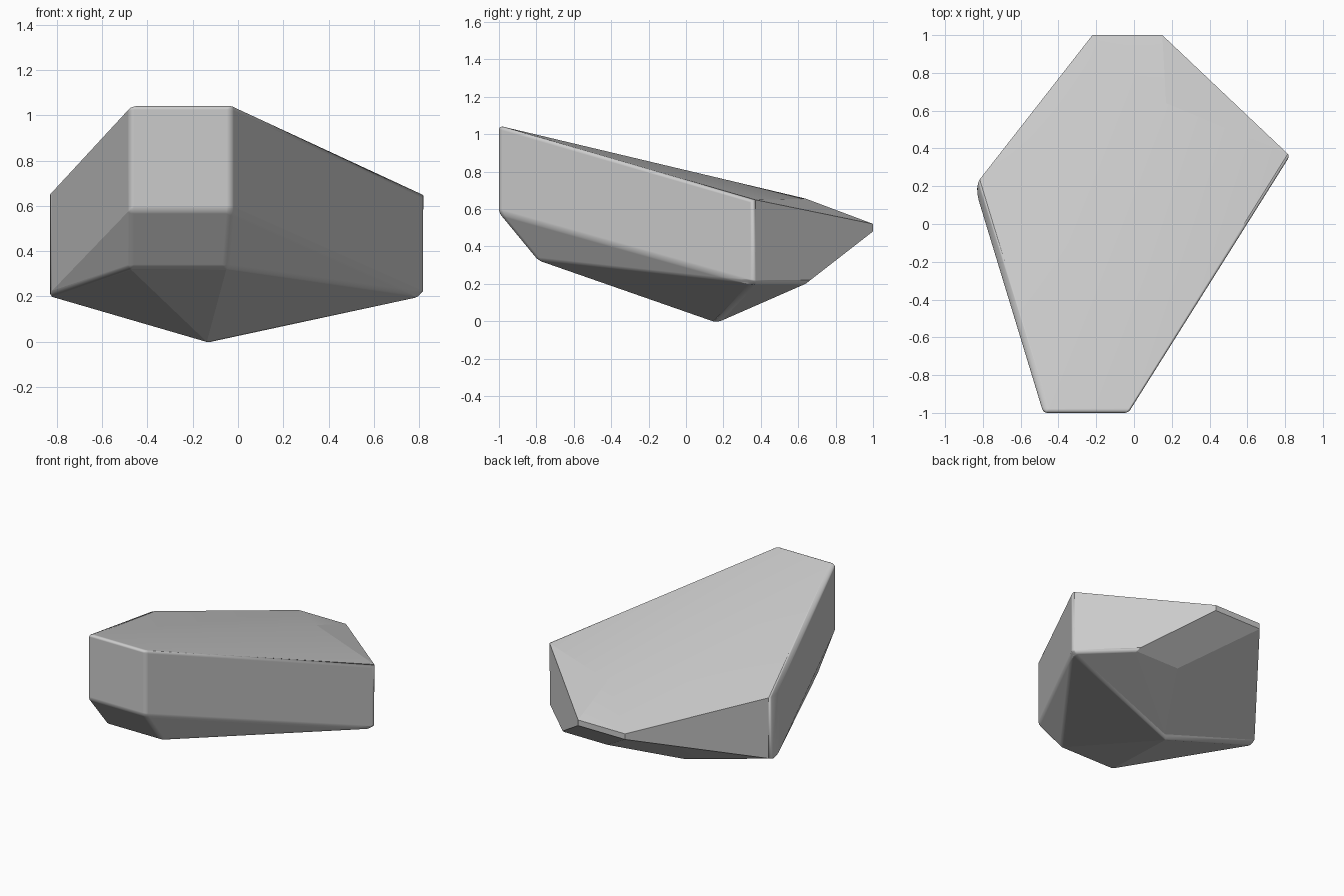
import bpy, bmesh, math

cube = bpy.data.objects.get("Cube")
if cube:
    bpy.data.objects.remove(cube, do_unlink=True)

# Corner columns: x, y, then every height at that corner
columns = [
    (-0.48, -1.0, (0.58, 1.045)), (-0.03, -1.0, (0.58, 1.045)),  # blunt front face
    (-0.48, -0.79, (0.325,)), (-0.05, -0.79, (0.325,)),          # chamfer under the front
    (-0.845, 0.2, (0.2, 0.65)), (0.825, 0.36, (0.2, 0.65)),      # side corners
    (0.17, 0.64, (0.2, 0.655)), (0.53, 0.64, (0.2,)),            # back ridge points
    (-0.22, 1.0, (0.48, 0.52)), (0.15, 1.0, (0.48, 0.52)),       # thin back edge
    (-0.135, 0.165, (-0.008,)),                                  # bottom tip
]

# Faceted body from the hull of the corners
bm = bmesh.new()
for x, y, heights in columns:
    for z in heights:
        bm.verts.new((x, y, z))
bmesh.ops.convex_hull(bm, input=bm.verts)
bmesh.ops.dissolve_limit(bm, angle_limit=math.radians(1.5),
                         verts=bm.verts, edges=bm.edges)
bmesh.ops.recalc_face_normals(bm, faces=bm.faces)

# Wide rounding on the right corner, fine rounding on the other hard edges
weight = bm.edges.layers.float.new("bevel_weight_edge")
for e in bm.edges:
    a, b = (v.co for v in e.verts)
    if max(a.y, b.y) > 0.9 or e.calc_face_angle(0) < math.radians(20):
        continue
    e[weight] = 1.0 if max(a.x, b.x) < -0.8 else 0.25

mesh = bpy.data.meshes.new("rock")
bm.to_mesh(mesh)
bm.free()
rock = bpy.data.objects.new("rock", mesh)
bpy.context.collection.objects.link(rock)

# Grey stone
stone = bpy.data.materials.new("grey_stone")
stone.use_nodes = True
grey = (0.6, 0.6, 0.6, 1.0)
stone.diffuse_color = grey
stone.node_tree.nodes["Principled BSDF"].inputs["Base Color"].default_value = grey
mesh.materials.append(stone)

# Soft edges between flat facets
bpy.context.view_layer.objects.active = rock
rock.select_set(True)
bpy.ops.object.shade_smooth()
mesh.set_sharp_from_angle(angle=math.radians(8))
bevel = rock.modifiers.new("soft_edges", 'BEVEL')
bevel.limit_method = 'WEIGHT'
bevel.width = 0.08
bevel.segments = 4
bevel.harden_normals = True
